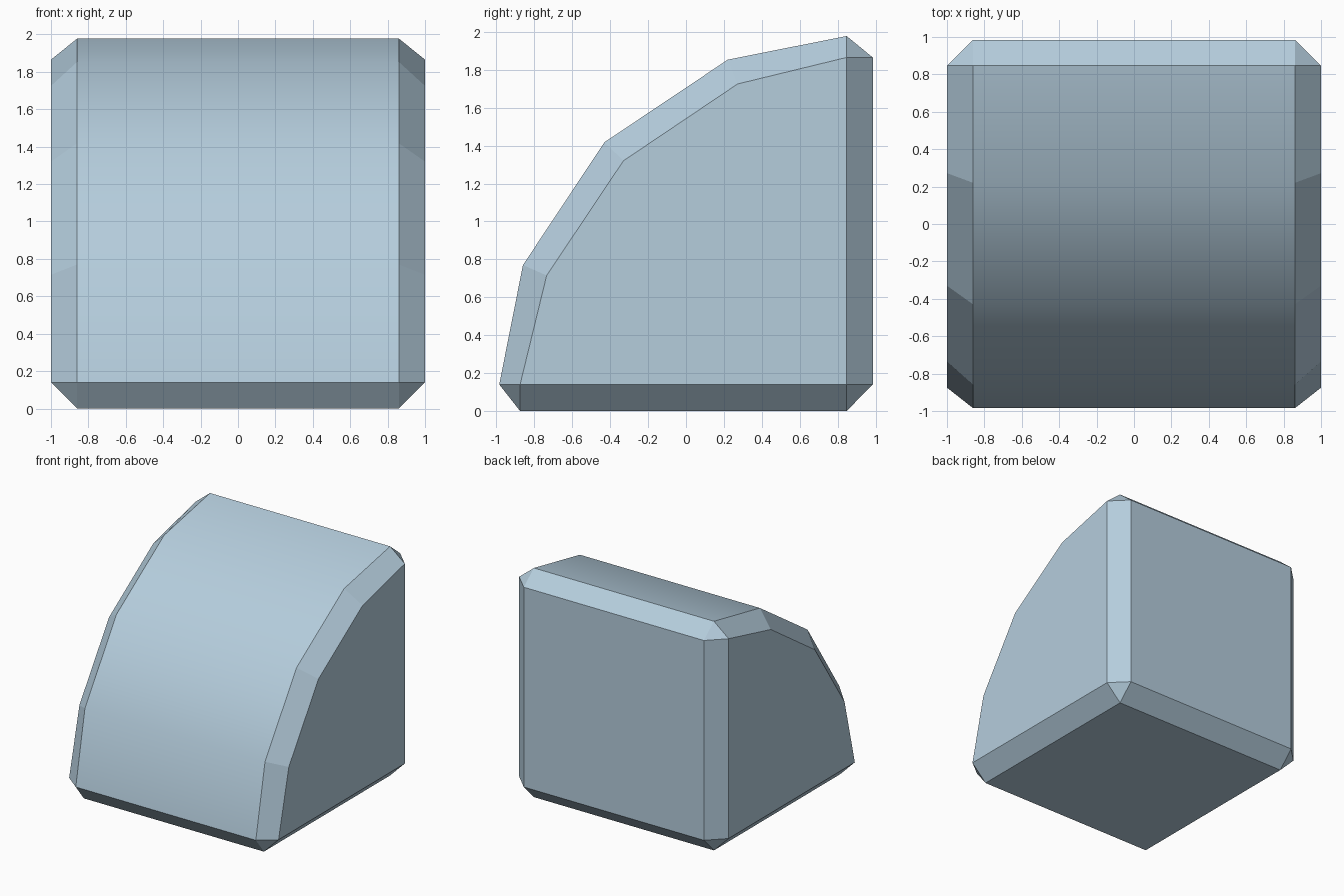
import bpy, bmesh

if "Cube" in bpy.data.objects:
    bpy.data.objects.remove(bpy.data.objects["Cube"])

# Profiles as (y, z): full-width outline and the inset outline of the end caps
ARC = [(-0.985, 0.14), (-0.86, 0.77), (-0.43, 1.418), (0.22, 1.853), (0.847, 1.978)]
BACK_AND_BASE = [(0.985, 1.865), (0.985, 0.14), (0.847, 0.0), (-0.875, 0.0)]
CAP = [(-0.875, 0.14), (-0.735, 0.715), (-0.33, 1.32), (0.272, 1.725),
       (0.847, 1.865), (0.847, 0.14)]
OUTER = ARC + BACK_AND_BASE
INNER_X, OUTER_X = 0.86, 1.0

bm = bmesh.new()
arc_faces = []
rings = []

# Beveled ends, mirrored left and right
for side in (-1, 1):
    o = [bm.verts.new((side * INNER_X, y, z)) for y, z in OUTER]
    c = [bm.verts.new((side * OUTER_X, y, z)) for y, z in CAP]
    rings.append(o)
    bm.faces.new(c)
    for i in range(4):                            # chamfer along the curve
        bm.faces.new((o[i], o[i + 1], c[i + 1], c[i]))
    bm.faces.new((o[4], o[5], c[4]))              # top back corner
    bm.faces.new((o[5], o[6], c[5], c[4]))        # back chamfer
    bm.faces.new((o[6], o[7], c[5]))              # bottom back corner
    bm.faces.new((o[7], o[8], c[0], c[5]))        # bottom chamfer
    bm.faces.new((o[8], o[0], c[0]))              # bottom front corner

# Strips across the width: curved front, back, base and their chamfers
left, right = rings
n = len(OUTER)
for i in range(n):
    j = (i + 1) % n
    face = bm.faces.new((left[i], left[j], right[j], right[i]))
    if i < len(ARC) - 1:
        arc_faces.append(face)

bmesh.ops.recalc_face_normals(bm, faces=bm.faces[:])

# Only the curved front is smooth, bounded by sharp edges
for face in arc_faces:
    face.smooth = True
for edge in bm.edges:
    edge.smooth = all(f in arc_faces for f in edge.link_faces)

mesh = bpy.data.meshes.new("quarter_round_block")
bm.to_mesh(mesh)
bm.free()
block = bpy.data.objects.new("quarter_round_block", mesh)
bpy.context.collection.objects.link(block)

pale_blue = bpy.data.materials.new("pale blue")
pale_blue.diffuse_color = (0.46, 0.61, 0.72, 1.0)
pale_blue.use_nodes = True
pale_blue.node_tree.nodes["Principled BSDF"].inputs["Base Color"].default_value = pale_blue.diffuse_color
mesh.materials.append(pale_blue)
